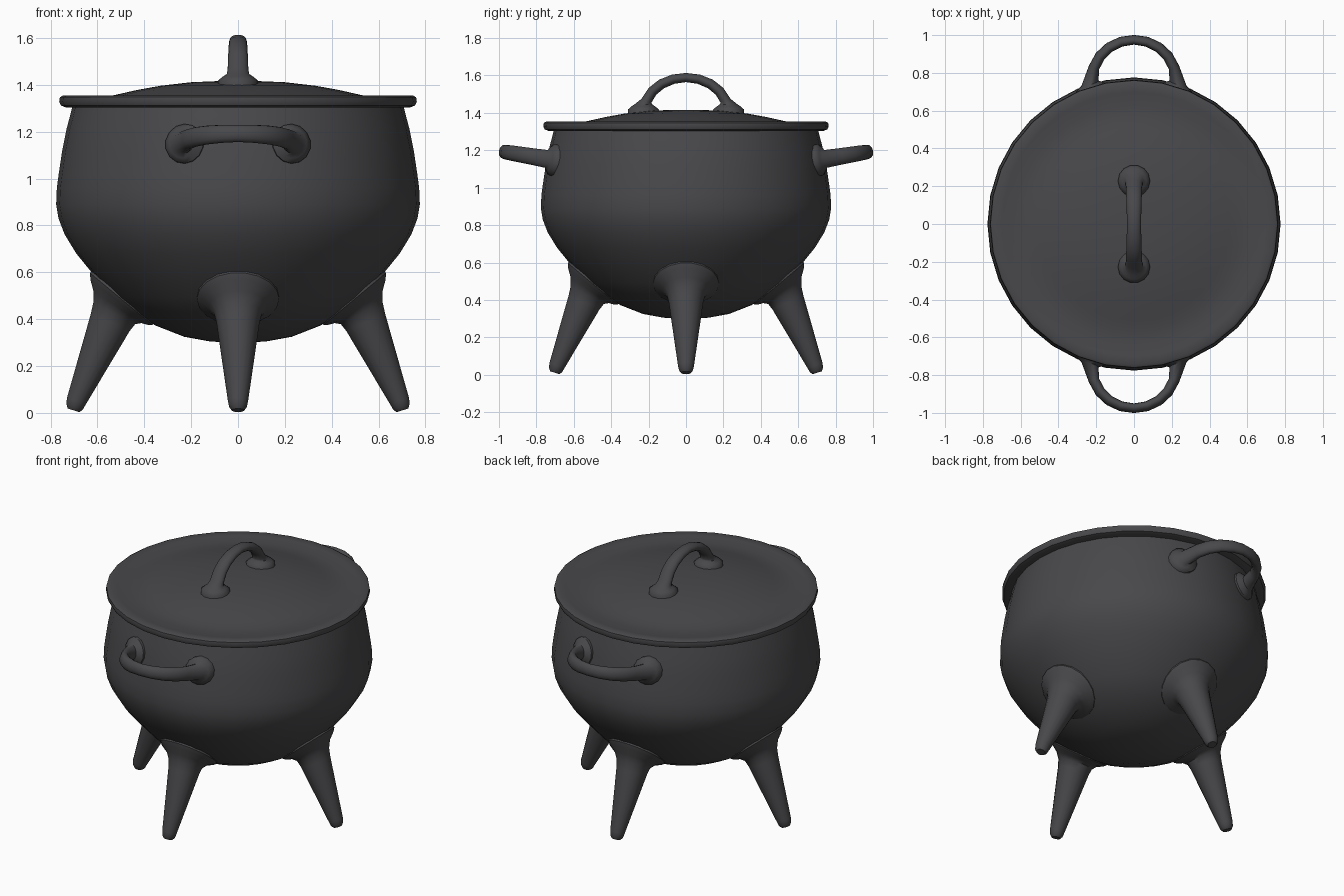
import bpy, bmesh, math
from mathutils import Vector as V

if "Cube" in bpy.data.objects:
    bpy.data.objects.remove(bpy.data.objects["Cube"])

iron = bpy.data.materials.new("dark cast iron")
iron.diffuse_color = (0.065, 0.065, 0.070, 1)
iron.use_nodes = True
iron.node_tree.nodes["Principled BSDF"].inputs["Base Color"].default_value = iron.diffuse_color


def ring(c, n, u, ru, rv, k):
    """Ellipse of k points around c, facing n, with radius ru along u."""
    n = V(n).normalized()
    u = V(u)
    u = (u - n * u.dot(n)).normalized()
    v = n.cross(u)
    angles = [2 * math.pi * i / k for i in range(k)]
    return [V(c) + u * ru * math.cos(a) + v * rv * math.sin(a) for a in angles]


def skin(name, rings, angle=40):
    """Join rings into a closed smooth skin."""
    bm = bmesh.new()
    loops = [[bm.verts.new(p) for p in r] for r in rings]
    k = len(loops[0])
    for a, b in zip(loops, loops[1:]):
        for i in range(k):
            j = (i + 1) % k
            bm.faces.new((a[i], a[j], b[j], b[i]))
    bm.faces.new(loops[0])
    bm.faces.new(loops[-1])
    bmesh.ops.recalc_face_normals(bm, faces=bm.faces)
    me = bpy.data.meshes.new(name)
    bm.to_mesh(me)
    bm.free()
    me.materials.append(iron)
    ob = bpy.data.objects.new(name, me)
    bpy.context.collection.objects.link(ob)
    bpy.ops.object.select_all(action='DESELECT')
    ob.select_set(True)
    bpy.context.view_layer.objects.active = ob
    bpy.ops.object.shade_smooth_by_angle(angle=math.radians(angle))
    return ob


def lathe(name, profile, k=32):
    return skin(name, [ring((0, 0, z), (0, 0, 1), (1, 0, 0), r, r, k) for r, z in profile])


def handle(name, origin, S, H, height, base, foot_angle):
    """Arched handle in the plane of S and H, with a flared foot at each end."""
    O, S, H = V(origin), V(S).normalized(), V(H).normalized()
    W = S.cross(H)
    sa, ca = math.sin(foot_angle), math.cos(foot_angle)
    half = []  # (s, h, normal s, normal h, width radius, thickness radius)
    for d, r in ((-0.03, 0.085), (0.008, 0.085), (0.024, 0.066), (0.036, 0.048)):
        half.append((0.228 + d * sa * 0.5, d * ca, sa, ca, r, r))
    for t in (18, 36, 54, 72):
        a = math.radians(t)
        f = t / 90
        half.append((0.222 * math.cos(a), base + (height - base) * math.sin(a),
                     -0.222 * math.sin(a), (height - base) * math.cos(a),
                     0.046 - 0.009 * f, 0.030 - 0.005 * f))
    top = [(0, height, -1, 0, 0.037, 0.025)]
    other = [(-s, h, ns, -nh, w, t) for s, h, ns, nh, w, t in reversed(half)]
    skin(name, [ring(O + S * s + H * h, S * ns + H * nh, W, w, t, 14)
                for s, h, ns, nh, w, t in half + top + other], 50)


# Round pot body
lathe("pot_body", [
    (0.04, 0.300), (0.12, 0.305), (0.23, 0.325), (0.35, 0.372), (0.44, 0.422),
    (0.53, 0.492), (0.625, 0.600), (0.69, 0.680), (0.74, 0.762), (0.766, 0.830),
    (0.776, 0.890), (0.773, 0.960), (0.765, 1.020), (0.750, 1.120),
    (0.732, 1.210), (0.716, 1.270), (0.705, 1.315)])

# Domed lid with a thick rim and shallow groove
lathe("lid", [
    (0.05, 1.304), (0.735, 1.304), (0.755, 1.311), (0.763, 1.328), (0.760, 1.347),
    (0.745, 1.355), (0.70, 1.350), (0.63, 1.344), (0.57, 1.347), (0.51, 1.360),
    (0.43, 1.378), (0.33, 1.396), (0.20, 1.411), (0.08, 1.416)])

# Lid handle
handle("lid_handle", (0, 0, 1.410), (0, 1, 0), (0, 0, 1), 0.179, 0.0, 0.0)

# Carrying handles, tilted slightly upward
tilt = math.radians(9.5)
for side, name in ((-1, "front_handle"), (1, "back_handle")):
    handle(name, (0, side * 0.71, 1.148), (1, 0, 0),
           (0, side * math.cos(tilt), math.sin(tilt)), 0.269, 0.055, math.radians(17))

# Four splayed legs: (distance out, height, axis out, axis down, radius)
leg = [
    (0.470, 0.520, 0.64, -0.77, 0.176), (0.498, 0.486, 0.64, -0.77, 0.176),
    (0.506, 0.472, 0.62, -0.79, 0.160), (0.515, 0.452, 0.56, -0.83, 0.125),
    (0.528, 0.425, 0.46, -0.89, 0.102), (0.545, 0.386, 0.40, -0.92, 0.092),
    (0.690, 0.050, 0.39, -0.92, 0.043), (0.698, 0.026, 0.37, -0.93, 0.038),
    (0.702, 0.011, 0.30, -0.95, 0.026)]
for name, dx, dy in (("right_leg", 1, 0), ("back_leg", 0, 1),
                     ("left_leg", -1, 0), ("front_leg", 0, -1)):
    skin(name, [ring((d * dx, d * dy, z), (o * dx, o * dy, w), (-dy, dx, 0), r, r, 18)
                for d, z, o, w, r in leg])
